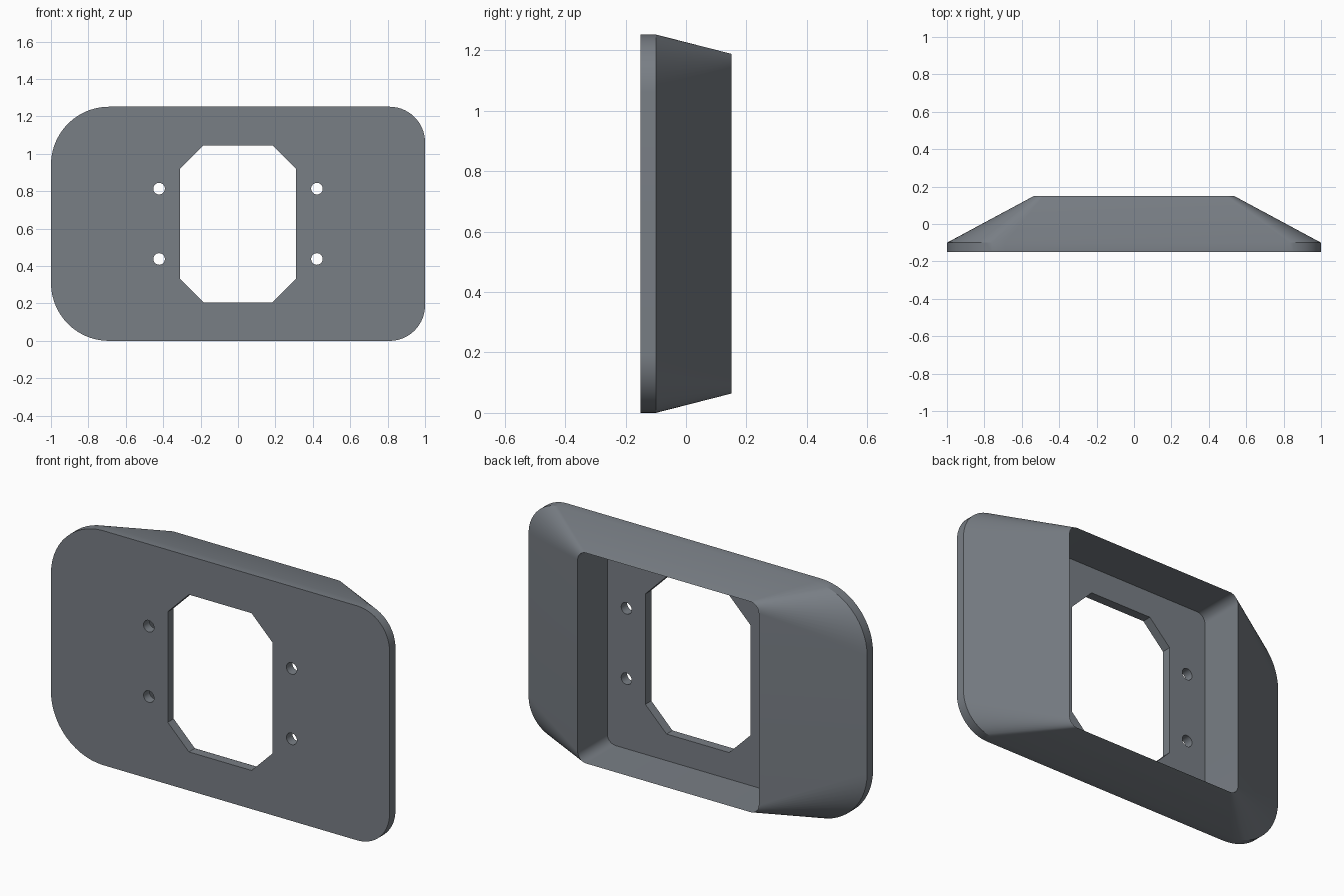
import bpy, bmesh
from math import sin, cos, pi, radians

cube = bpy.data.objects.get("Cube")
if cube:
    bpy.data.objects.remove(cube, do_unlink=True)

FRONT, FLOOR, RIM = -0.15, -0.10, 0.15   # depths along y
MID = 0.626                              # centre height


def rounded_rect(half_x, half_z, r_left, r_right, steps=14):
    """Outline in x, z running anticlockwise from the right side."""
    points = []
    corners = [(1, 1, r_right), (-1, 1, r_left), (-1, -1, r_left), (1, -1, r_right)]
    for i, (sx, sz, r) in enumerate(corners):
        for k in range(steps + 1):
            a = (i + k / steps) * pi / 2
            points.append((sx * (half_x - r) + r * cos(a),
                           MID + sz * (half_z - r) + r * sin(a)))
    return points


def circle(x, z, r, n=24):
    return [(x + r * cos(2 * pi * k / n), z + r * sin(2 * pi * k / n)) for k in range(n)]


def add_loop(bm, points, y):
    verts = [bm.verts.new((x, y, z)) for x, z in points]
    edges = [bm.edges.new((v, verts[i - 1])) for i, v in enumerate(verts)]
    return verts, edges


def skin(bm, a, b):
    for i in range(len(a)):
        bm.faces.new((a[i - 1], a[i], b[i], b[i - 1]))


bm = bmesh.new()
plate = rounded_rect(1.0, MID, 0.31, 0.19)
opening = rounded_rect(0.535, 0.562, 0.05, 0.05)

# Plate edge, sloping outer skirt and straight pocket wall
loops = [add_loop(bm, p, y) for p, y in
         ((plate, FRONT), (plate, FLOOR), (opening, RIM), (opening, FLOOR))]
for a, b in zip(loops, loops[1:]):
    skin(bm, a[0], b[0])

# Octagonal window and four screw holes through the plate
window = [(sx * x, MID + sz * z) for sx, sz, x, z in (
    (1, 1, 0.31, 0.295), (1, 1, 0.185, 0.42), (-1, 1, 0.185, 0.42), (-1, 1, 0.31, 0.295),
    (-1, -1, 0.31, 0.295), (-1, -1, 0.185, 0.42), (1, -1, 0.185, 0.42), (1, -1, 0.31, 0.295))]
holes = [window] + [circle(sx * 0.422, MID + sz * 0.188, 0.031)
                    for sx in (-1, 1) for sz in (-1, 1)]
front_edges, floor_edges = list(loops[0][1]), list(loops[3][1])
for hole in holes:
    front, back = add_loop(bm, hole, FRONT), add_loop(bm, hole, FLOOR)
    skin(bm, front[0], back[0])
    front_edges += front[1]
    floor_edges += back[1]

# Front face and pocket floor
for edges, ny in ((front_edges, -1), (floor_edges, 1)):
    bmesh.ops.triangle_fill(bm, edges=edges, use_beauty=True, normal=(0, ny, 0))
bmesh.ops.recalc_face_normals(bm, faces=bm.faces)

mesh = bpy.data.meshes.new("bezel_plate")
bm.to_mesh(mesh)
bm.free()
bezel = bpy.data.objects.new("bezel_plate", mesh)
bpy.context.collection.objects.link(bezel)

# Slate grey finish
grey = bpy.data.materials.new("slate_grey")
grey.use_nodes = True
colour = (0.19, 0.21, 0.235, 1)
grey.diffuse_color = colour
grey.node_tree.nodes["Principled BSDF"].inputs["Base Color"].default_value = colour
mesh.materials.append(grey)

bpy.ops.object.select_all(action="DESELECT")
bezel.select_set(True)
bpy.context.view_layer.objects.active = bezel
bpy.ops.object.shade_smooth_by_angle(angle=radians(25))
